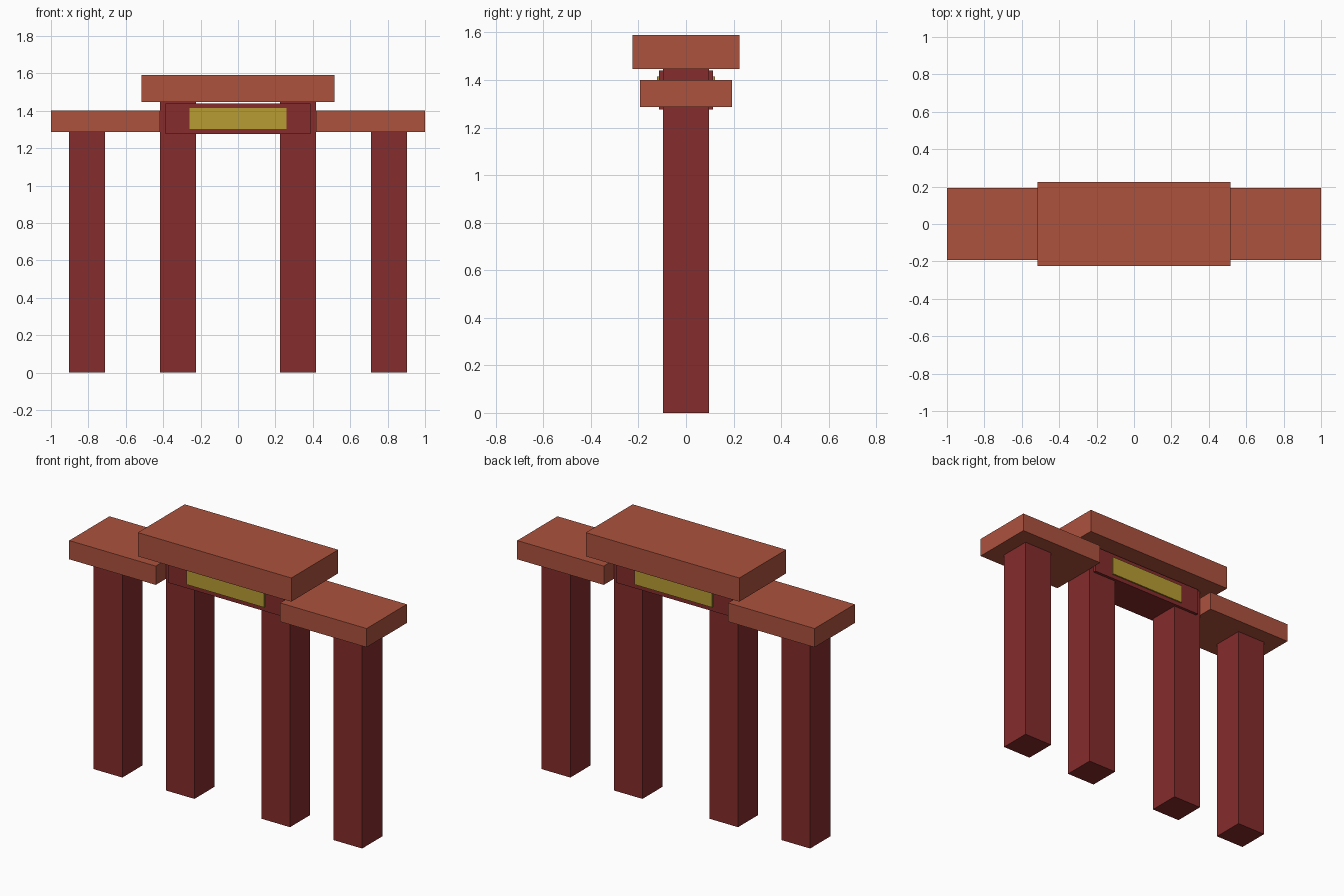
import bpy

if "Cube" in bpy.data.objects:
    bpy.data.objects.remove(bpy.data.objects["Cube"])


def material(name, color):
    m = bpy.data.materials.new(name)
    m.diffuse_color = (*color, 1)
    m.use_nodes = True
    m.node_tree.nodes["Principled BSDF"].inputs["Base Color"].default_value = m.diffuse_color
    return m


dark_red = material("dark_red", (0.235, 0.025, 0.025))
tile_red = material("tile_red", (0.418, 0.084, 0.048))
gold = material("gold", (0.479, 0.332, 0.034))


def box(name, x, y, z, mat):
    """Box from (min, max) ranges along each axis."""
    bpy.ops.mesh.primitive_cube_add(
        size=1, location=[(a + b) / 2 for a, b in (x, y, z)])
    ob = bpy.context.object
    ob.name = name
    ob.scale = [b - a for a, b in (x, y, z)]
    bpy.ops.object.transform_apply(location=False, rotation=False, scale=True)
    ob.data.materials.append(mat)
    return ob


# Pillars and side roofs, mirrored left and right
for side, s in (("left", -1), ("right", 1)):
    def span(a, b):
        return tuple(sorted((s * a, s * b)))

    depth = (-0.097, 0.097)
    box(f"{side}_outer_pillar", span(0.71, 0.903), depth, (0, 1.286), dark_red)
    box(f"{side}_inner_pillar", span(0.225, 0.418), depth, (0, 1.446), dark_red)
    box(f"{side}_side_roof", span(0.418, 1.0), (-0.193, 0.193), (1.286, 1.4), tile_red)

# Central lintel and raised roof
box("lintel", (-0.388, 0.388), (-0.114, 0.114), (1.277, 1.44), dark_red)
box("central_roof", (-0.516, 0.516), (-0.225, 0.225), (1.446, 1.59), tile_red)

# Gold plaques on both faces of the lintel
for name, s in (("front_plaque", -1), ("back_plaque", 1)):
    box(name, (-0.26, 0.26), tuple(sorted((s * 0.11, s * 0.122))), (1.303, 1.415), gold)
